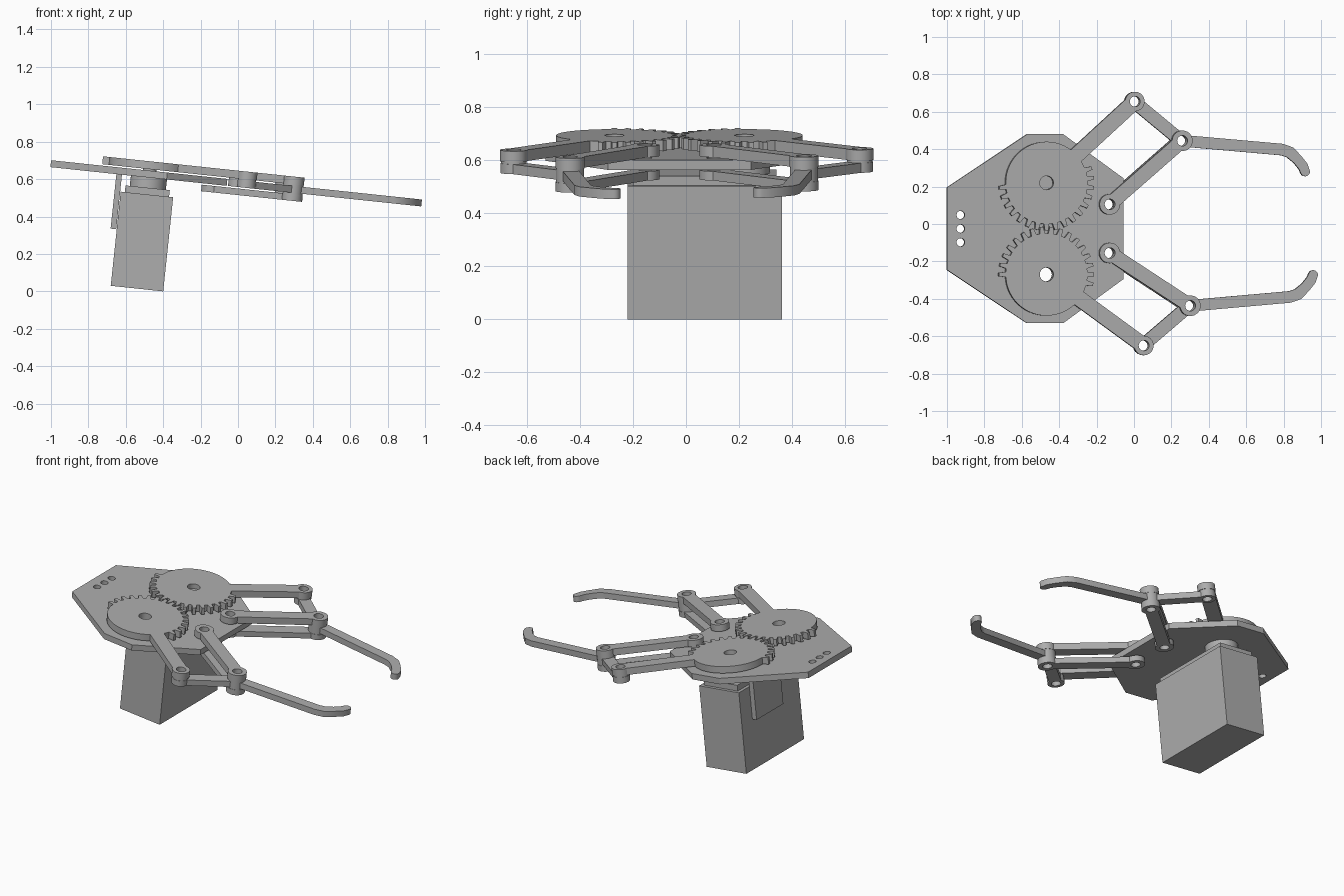
import bpy, bmesh, math
from math import sin, cos, pi, radians, asin, atan2
from mathutils import Vector

cube = bpy.data.objects.get("Cube")
if cube:
    bpy.data.objects.remove(cube, do_unlink=True)

TILT = radians(6.05)
ORIGIN = (0, 0, 0.595)
TOP = (0.008, 0.05)        # gears and upper links
MID = (-0.037, 0.0)        # base plate and fingers
LOW = (-0.08, -0.045)      # lower links
HOLE = 0.028

grey = bpy.data.materials.new("plain_grey")
grey.use_nodes = True
grey.diffuse_color = (0.42, 0.42, 0.42, 1)
grey.node_tree.nodes["Principled BSDF"].inputs["Base Color"].default_value = grey.diffuse_color


def arc(c, r, a0, a1, n=24):
    return [(c[0] + r * cos(a0 + (a1 - a0) * i / n),
             c[1] + r * sin(a0 + (a1 - a0) * i / n)) for i in range(n + 1)]


def circle(c, r, n=32):
    return arc(c, r, 0, 2 * pi, n)[:-1]


def rect(x0, x1, y0, y1):
    return [(x0, y0), (x1, y0), (x1, y1), (x0, y1)]


def slab(name, span, outline, holes=()):
    """Extrude a flat outline with holes between two heights, then tilt it."""
    bm = bmesh.new()
    edges = []
    for loop in [outline, *holes]:
        vs = [bm.verts.new((x, y, span[0])) for x, y in loop]
        edges += [bm.edges.new((vs[i - 1], vs[i])) for i in range(len(vs))]
    bmesh.ops.triangle_fill(bm, edges=edges, use_beauty=True, normal=(0, 0, 1))
    ext = bmesh.ops.extrude_face_region(bm, geom=bm.faces[:], use_keep_orig=True)
    moved = [g for g in ext["geom"] if isinstance(g, bmesh.types.BMVert)]
    bmesh.ops.translate(bm, verts=moved, vec=(0, 0, span[1] - span[0]))
    bmesh.ops.recalc_face_normals(bm, faces=bm.faces[:])
    mesh = bpy.data.meshes.new(name)
    bm.to_mesh(mesh)
    bm.free()
    mesh.materials.append(grey)
    ob = bpy.data.objects.new(name, mesh)
    bpy.context.collection.objects.link(ob)
    ob.location = ORIGIN
    ob.rotation_euler = (0, TILT, 0)
    bpy.ops.object.select_all(action="DESELECT")
    ob.select_set(True)
    bpy.context.view_layer.objects.active = ob
    bpy.ops.object.shade_smooth_by_angle(angle=radians(30))
    return ob


def link(name, span, a, b, r=0.055, half=0.038):
    """Bar with a round drilled eye at each end."""
    d = atan2(b[1] - a[1], b[0] - a[0])
    t = pi - asin(half / r)
    pts = arc(b, r, d - t, d + t) + arc(a, r, d + pi - t, d + pi + t)
    slab(name, span, pts, [circle(a, HOLE), circle(b, HOLE)])


def gear_arm(name, c, tip, phase, s):
    """Partly toothed gear with a radial arm; s mirrors it in y."""
    m = lambda p: (p[0], s * p[1])
    c, tip = m(c), m(tip)
    a = atan2(tip[1] - c[1], tip[0] - c[0])
    root, outer, half, r = 0.22, 0.256, 0.042, 0.052
    g = asin(half / root)
    teeth_from = a + radians(131)
    end = a + 2 * pi - g
    pts = arc(c, root, a + g, teeth_from, 36)
    pitch = radians(12)
    k0 = math.ceil((teeth_from - 1.5 * pi - phase) / pitch + 0.3)
    mid = 1.5 * pi + phase + k0 * pitch
    while mid < end - pitch * 0.4:
        for f, rad in ((-0.3, root), (-0.17, outer), (0.17, outer), (0.3, root)):
            pts.append((c[0] + rad * cos(mid + f * pitch), c[1] + rad * sin(mid + f * pitch)))
        mid += pitch
    pts += arc(c, root, end, end, 1)[:1]
    t = pi - asin(half / r)
    pts += arc(tip, r, a - t, a + t)
    slab(name, TOP, [m(p) for p in pts],
         [[m(p) for p in circle(c, 0.037)], [m(p) for p in circle(tip, HOLE)]])


def finger(name, joint, s):
    """Tapered bar from the joint, hooking inward at the tip."""
    path = [Vector(p) for p in ((0.04, -0.003), (0.54, -0.047), (0.585, -0.062),
                                (0.625, -0.1), (0.655, -0.137), (0.666, -0.165))]
    left, right = [], []
    for i, p in enumerate(path):
        d = (path[min(i + 1, len(path) - 1)] - path[max(i - 1, 0)]).normalized()
        w = 0.031 if i < 3 else 0.027
        n = Vector((-d.y, d.x)) * w
        left.append(p + n)
        right.append(p - n)
    tip = arc(path[-1], 0.025, atan2(n.y, n.x), atan2(n.y, n.x) - pi, 10)
    pts = left[:-1] + [Vector(p) for p in tip] + right[-2::-1]
    slab(name, MID, [(joint[0] + p.x, joint[1] + s * p.y) for p in pts])


# Base plate
gear_l, gear_r = (-0.475, 0.22), (-0.475, -0.27)
pivot_l, pivot_r = (-0.135, 0.105), (-0.135, -0.155)
MIRROR = -0.025
half_plate = [(-1.005, 0.22), (-0.575, 0.505), (-0.38, 0.505), (-0.057, 0.27)]
plate = [(x, MIRROR + y) for x, y in half_plate] + \
        [(x, MIRROR - y) for x, y in reversed(half_plate)]
plate_holes = [circle((-0.932, MIRROR + k * 0.073), 0.022) for k in (-1, 0, 1)]
plate_holes += [circle(gear_r, 0.037), circle(pivot_l, HOLE), circle(pivot_r, HOLE)]
slab("base_plate", MID, plate, plate_holes)

# Gears, linkages and fingers on both sides
sides = (("left", 1, gear_l, pivot_l, (0.0, 0.655), (0.255, 0.445), 0),
         ("right", -1, gear_r, pivot_r, (0.048, -0.65), (0.298, -0.437), radians(6)))
for side, s, gear, pivot, elbow, joint, phase in sides:
    gear_arm(side + "_gear_arm", gear, elbow, phase, s)
    link(side + "_upper_link", TOP, pivot, joint)
    link(side + "_lower_link", LOW, pivot, joint)
    link(side + "_finger_link", MID, elbow, joint, 0.05, 0.035)
    finger(side + "_finger", joint, s)
    slab(side + "_joint_barrel", (LOW[0] + 0.001, TOP[1] - 0.001),
         circle(joint, 0.053), [circle(joint, HOLE)])
    slab(side + "_elbow_barrel", (MID[0] + 0.001, TOP[1] - 0.001),
         circle(elbow, 0.048), [circle(elbow, HOLE)])

# Motor hanging under the plate
slab("motor_body", (-0.634, -0.128), rect(-0.617, -0.335, -0.22, 0.362))
slab("motor_cap", (-0.128, -0.092), rect(-0.595, -0.357, -0.2, 0.342))
slab("motor_collar", (-0.092, -0.037), circle(gear_l, 0.097, 40))
slab("motor_shaft", (-0.037, 0.02), circle(gear_l, 0.036))
slab("motor_bracket", (-0.33, -0.037), rect(-0.65, -0.62, -0.01, 0.26))
